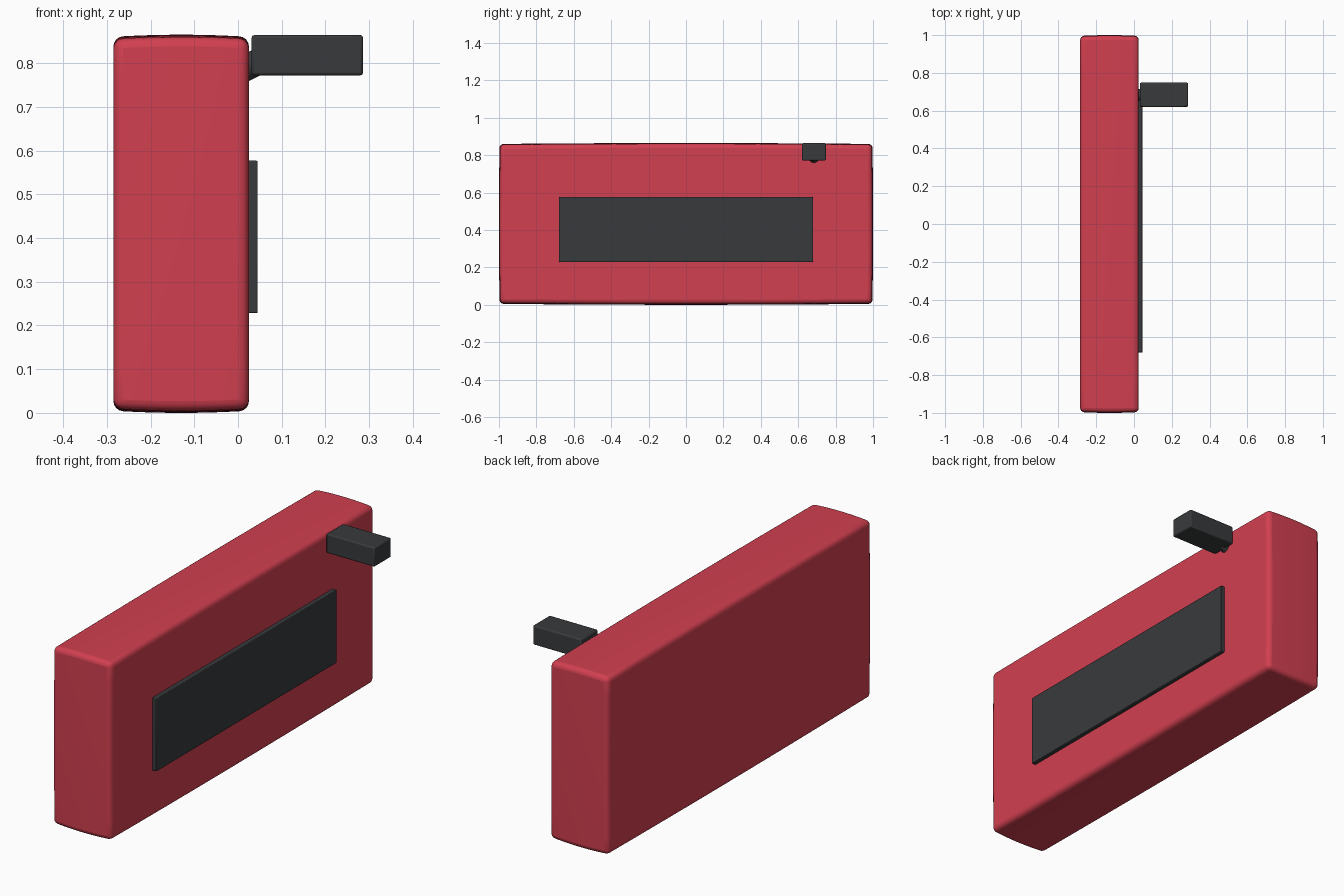
import bpy, bmesh
from mathutils import Vector

if "Cube" in bpy.data.objects:
    bpy.data.objects.remove(bpy.data.objects["Cube"])


def material(name, color):
    m = bpy.data.materials.new(name)
    m.diffuse_color = (*color, 1)
    m.use_nodes = True
    m.node_tree.nodes["Principled BSDF"].inputs["Base Color"].default_value = m.diffuse_color
    return m


red = material("red", (0.64, 0.05, 0.08))
dark = material("dark", (0.04, 0.042, 0.045))


def finish(bm, name, mat, bevel=0, segments=3):
    me = bpy.data.meshes.new(name)
    bm.to_mesh(me)
    bm.free()
    me.materials.append(mat)
    ob = bpy.data.objects.new(name, me)
    bpy.context.collection.objects.link(ob)
    bpy.context.view_layer.objects.active = ob
    for o in bpy.context.selected_objects:
        o.select_set(False)
    ob.select_set(True)
    if bevel:
        b = ob.modifiers.new("Bevel", 'BEVEL')
        b.width, b.segments, b.limit_method = bevel, segments, 'ANGLE'
        b.angle_limit = 0.8
    bpy.ops.object.shade_smooth_by_angle()
    return ob


def box(lo, hi, cuts=0):
    bm = bmesh.new()
    bmesh.ops.create_cube(bm, size=1)
    if cuts:
        bmesh.ops.subdivide_edges(bm, edges=bm.edges[:], cuts=cuts, use_grid_fill=True)
    for v in bm.verts:
        v.co = Vector(a + (b - a) * (t + 0.5) for a, b, t in zip(lo, hi, v.co))
    return bm


# Main body: slab whose narrow top, bottom and end faces bow gently outwards
lo, hi = (-0.285, -1.0, 0.0), (0.025, 1.0, 0.865)
bm = box(lo, hi, 9)
for v in bm.verts:
    x, y, z = ((2 * c - a - b) / (b - a) for c, a, b in zip(v.co, lo, hi))
    v.co.z -= z * (0.005 * x * x + 0.005 * y * y)
    v.co.y -= y * (0.004 * x * x + 0.003 * z * z)
finish(bm, "body", red, 0.022, 4)

# Raised dark panel on the broad side
finish(box((-0.05, -0.68, 0.228), (0.045, 0.68, 0.577)), "side_panel", dark, 0.003, 2)

# Projecting block near the upper corner
finish(box((0.031, 0.62, 0.772), (0.286, 0.748, 0.864)), "handle_block", dark, 0.006, 2)

# Slanted stem joining the block to the body
bm = bmesh.new()
bmesh.ops.create_cone(bm, cap_ends=True, segments=24, radius1=0.03, radius2=0.03, depth=0.12)
stem = finish(bm, "handle_stem", dark)
stem.location = (0.04, 0.684, 0.8)
stem.rotation_euler = (0, 1.11, 0)
